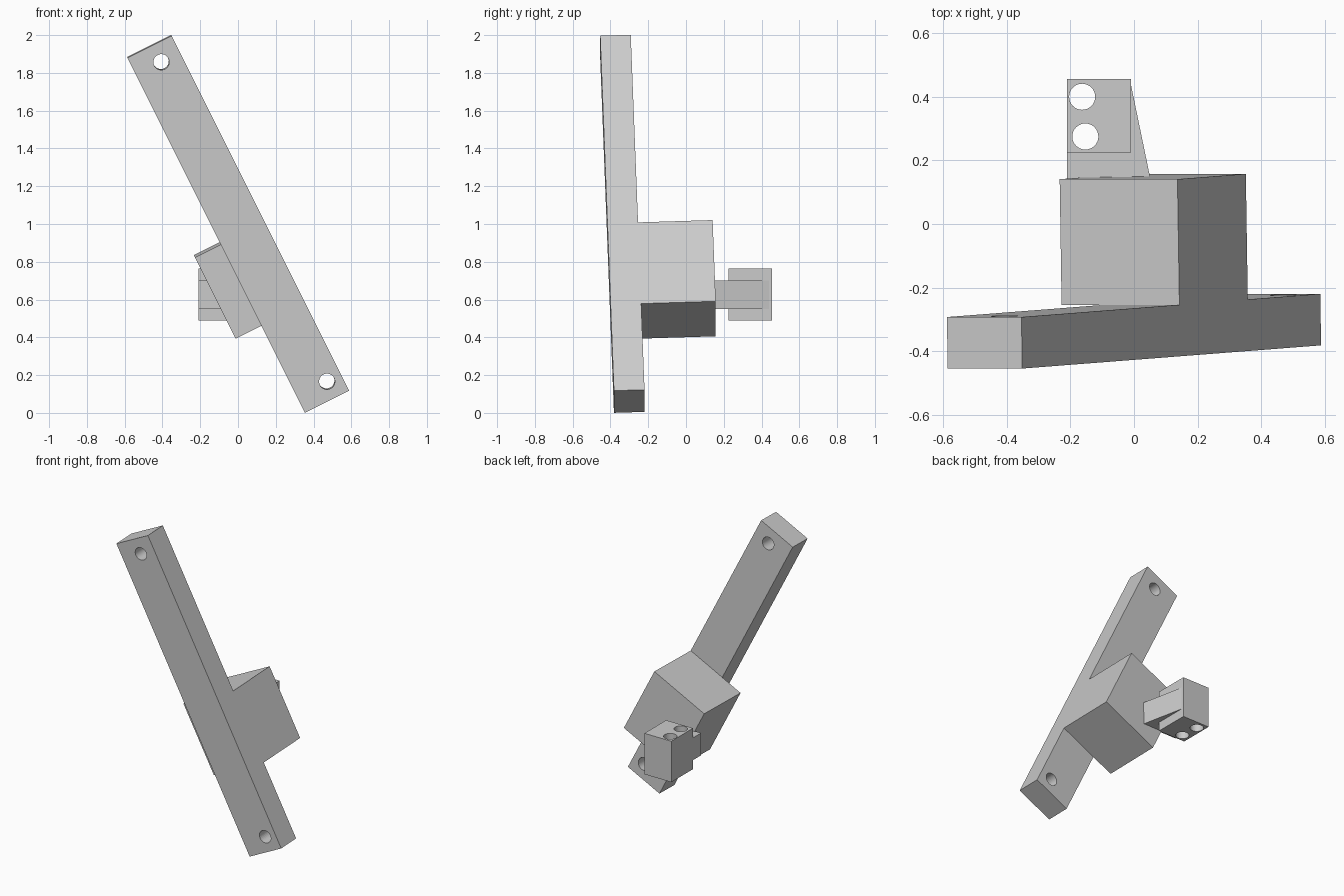
import bpy
import bmesh
import math
from mathutils import Matrix, Vector

default = bpy.data.objects.get("Cube")
if default:
    bpy.data.objects.remove(default, do_unlink=True)

grey = bpy.data.materials.new("light_grey")
grey.use_nodes = True
GREY = (0.6, 0.6, 0.6, 1)
grey.diffuse_color = GREY
grey.node_tree.nodes["Principled BSDF"].inputs["Base Color"].default_value = GREY

# Tilted frame of the bar: width, depth and length axes
length = Vector((-0.447, -0.0347, 0.894)).normalized()
width = Vector((0.894, 0, 0.447)).normalized()
depth = length.cross(width).normalized()
TILT = Matrix((width, depth, length)).transposed().to_4x4()
TILT.translation = (0, -0.337, 1.001)
UPRIGHT = Matrix.Identity(4)


def make(name, bm, frame):
    bmesh.ops.recalc_face_normals(bm, faces=bm.faces)
    bm.transform(frame)
    mesh = bpy.data.meshes.new(name)
    bm.to_mesh(mesh)
    bm.free()
    obj = bpy.data.objects.new(name, mesh)
    bpy.context.collection.objects.link(obj)
    mesh.materials.append(grey)
    return obj


def prism(name, outline, low, high, frame):
    """Extrude a flat outline from low to high along the frame's z."""
    bm = bmesh.new()
    face = bm.faces.new([bm.verts.new((x, y, low)) for x, y in outline])
    top = bmesh.ops.extrude_face_region(bm, geom=[face])["geom"]
    verts = [v for v in top if isinstance(v, bmesh.types.BMVert)]
    bmesh.ops.translate(bm, verts=verts, vec=(0, 0, high - low))
    return make(name, bm, frame)


def box(name, x, y, z, frame):
    outline = [(x[0], y[0]), (x[1], y[0]), (x[1], y[1]), (x[0], y[1])]
    return prism(name, outline, z[0], z[1], frame)


def drill(obj, centre, radius, frame):
    """Cut a round through hole along the frame's z at the given centre."""
    bm = bmesh.new()
    bmesh.ops.create_cone(bm, cap_ends=True, segments=32, radius1=radius,
                          radius2=radius, depth=1)
    cutter = make("hole_cutter", bm, frame @ Matrix.Translation(centre))
    cutter.hide_render = True
    mod = obj.modifiers.new("hole", "BOOLEAN")
    mod.operation = "DIFFERENCE"
    mod.solver = "EXACT"
    mod.object = cutter
    bpy.ops.object.select_all(action="DESELECT")
    bpy.context.view_layer.objects.active = obj
    obj.select_set(True)
    bpy.ops.object.modifier_apply(modifier=mod.name)
    bpy.data.objects.remove(cutter, do_unlink=True)
    bpy.ops.object.shade_smooth_by_angle(angle=math.radians(30))


# Long slanted bar with a hole near each end
bar = box("slanted_bar", (-0.131, 0.131), (-0.081, 0.081), (-1.051, 1.051), TILT)
SIDEWAYS = TILT @ Matrix.Rotation(math.radians(90), 4, "X")
for across, along in ((0.02, 0.951), (0.048, -0.955)):
    drill(bar, (across, along, 0), 0.042, SIDEWAYS)

# Block behind the bar, flush with one of its edges
box("rear_block", (-0.283, 0.131), (0.081, 0.476), (-0.541, -0.06), TILT)

# Tapered arm joining the block to the upright mount
arm = [(-0.21, 0.14), (0.052, 0.14), (-0.01, 0.44), (-0.01, 0.225), (-0.21, 0.225)]
prism("tapered_arm", arm, 0.55, 0.70, UPRIGHT)

# Upright mount with two vertical holes
mount = box("rear_mount", (-0.21, -0.01), (0.225, 0.456), (0.49, 0.765), UPRIGHT)
for x, y in ((-0.163, 0.40), (-0.153, 0.275)):
    drill(mount, (x, y, 0.63), 0.041, UPRIGHT)
